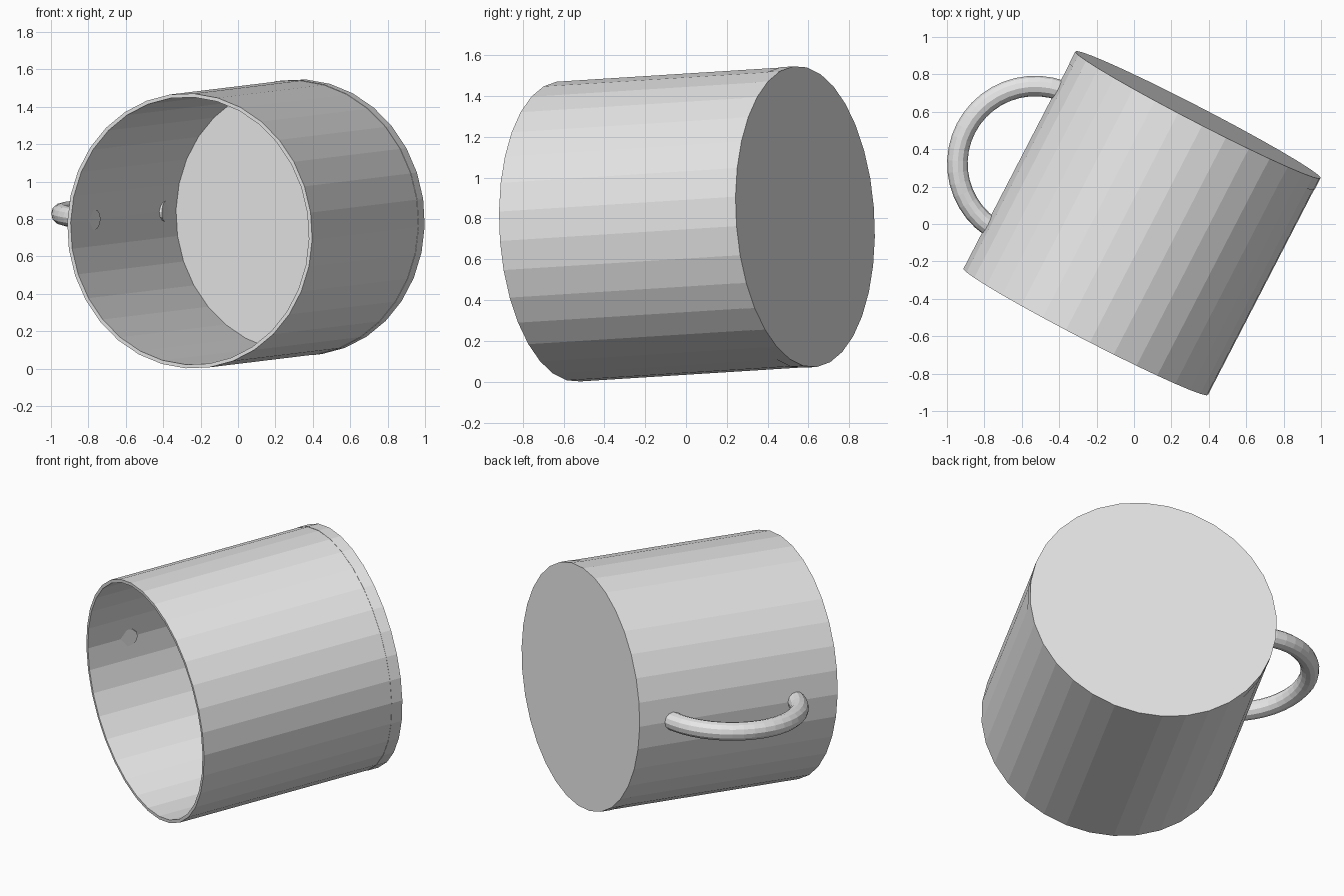
import bpy
import bmesh
import math
from mathutils import Matrix, Vector

old = bpy.data.objects.get("Cube")
if old:
    bpy.data.objects.remove(old, do_unlink=True)

# Single plain grey
grey = bpy.data.materials.new("plain grey")
grey.use_nodes = True
grey.diffuse_color = (0.8, 0.8, 0.8, 1)
grey.node_tree.nodes["Principled BSDF"].inputs["Base Color"].default_value = (0.8, 0.8, 0.8, 1)

# The mug lies on its side: local z runs from the mouth to the base,
# local x points out through the handle
SIDES, RADIUS, WALL, LENGTH = 32, 0.737, 0.02, 1.308
FLOOR = 0.08
axis = Vector((0.60, 1.16, 0.073)).normalized()
level = Vector((-axis.y, axis.x, 0)).normalized()
roll = math.radians(3.6)
out = level * math.cos(roll) + axis.cross(level) * math.sin(roll)
side = axis.cross(out)
pose = Matrix((out, side, axis)).transposed().to_4x4()
pose.translation = (-0.258, -0.576, 0.736)


def finish(name, bm):
    bmesh.ops.remove_doubles(bm, verts=bm.verts, dist=0.0001)
    bmesh.ops.recalc_face_normals(bm, faces=bm.faces)
    mesh = bpy.data.meshes.new(name)
    bm.to_mesh(mesh)
    bm.free()
    mesh.materials.append(grey)
    obj = bpy.data.objects.new(name, mesh)
    obj.matrix_world = pose
    bpy.context.collection.objects.link(obj)
    return obj


def lathe(name, profile):
    """Turn a radius/height profile around the mug axis."""
    bm = bmesh.new()
    verts = [bm.verts.new((r, 0, z)) for r, z in profile]
    edges = [bm.edges.new(pair) for pair in zip(verts, verts[1:])]
    bmesh.ops.spin(bm, geom=verts + edges, cent=(0, 0, 0), axis=(0, 0, 1),
                   angle=math.tau, steps=SIDES)
    return finish(name, bm)


# Hollow cup with a flat inner floor
inner = RADIUS - WALL
lathe("cup_body", [(0, LENGTH - FLOOR), (inner, LENGTH - FLOOR), (inner, 0),
                   (RADIUS, 0), (RADIUS, LENGTH - 0.002), (0, LENGTH - 0.002)])

# Thin base disc, a hair wider than the wall
rim = RADIUS + 0.002
lathe("base_disc", [(0, LENGTH - 0.07), (rim, LENGTH - 0.07), (rim, LENGTH), (0, LENGTH)])

# Round handle: a circle swept along a little under half a turn
centre = Vector((0.656, 0, 0.678))
BEND, TUBE = 0.415, 0.055
start = math.radians(7.5)
bm = bmesh.new()
ring = bmesh.ops.create_circle(bm, cap_ends=False, segments=12, radius=TUBE)["verts"]
place = (Matrix.Translation(centre) @ Matrix.Rotation(start, 4, "Y")
         @ Matrix.Translation((0, 0, BEND)))
place = place @ Matrix.Rotation(math.pi / 2, 4, "Y")
bmesh.ops.transform(bm, matrix=place, verts=ring)
edges = list(bm.edges)
bmesh.ops.spin(bm, geom=ring + edges, cent=centre, axis=(0, 1, 0),
               angle=math.pi - 2 * start, steps=20)
bmesh.ops.holes_fill(bm, edges=[e for e in bm.edges if e.is_boundary], sides=0)
finish("handle", bm)
